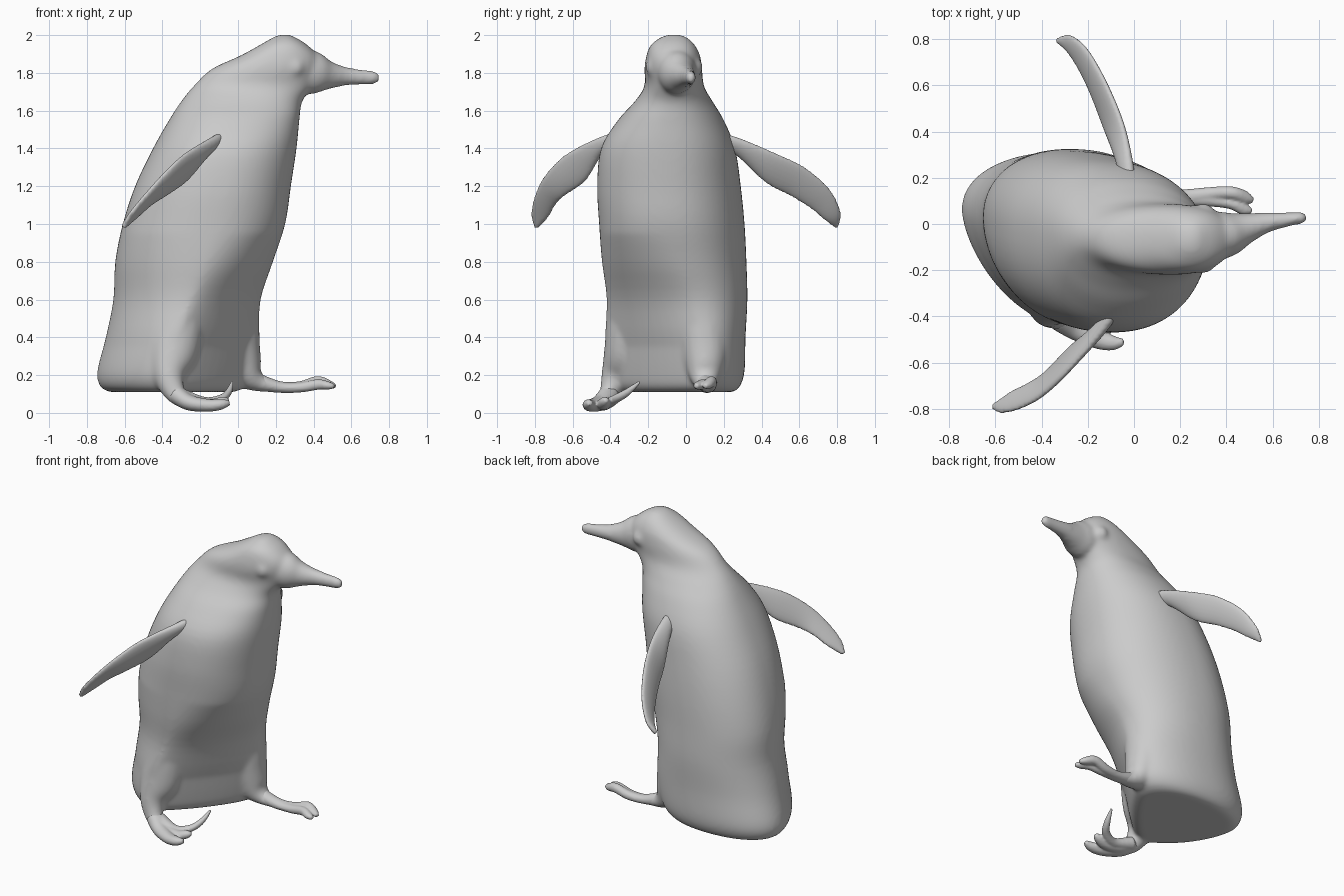
import bpy, bmesh, math
from mathutils import Vector


def spline(rows, steps):
    """Catmull-Rom interpolation through rows of equal length."""
    out = []
    n = len(rows)
    for i in range(n - 1):
        a, b, c, d = rows[max(i - 1, 0)], rows[i], rows[i + 1], rows[min(i + 2, n - 1)]
        for s in range(steps):
            t = s / steps
            out.append([0.5 * (2 * q + (r - p) * t + (2 * p - 5 * q + 4 * r - w) * t * t
                               + (3 * q - p - 3 * r + w) * t ** 3)
                        for p, q, r, w in zip(a, b, c, d)])
    out.append(list(rows[-1]))
    return out


def loft(bm, rings):
    vs = [[bm.verts.new(p) for p in ring] for ring in rings]
    n = len(vs[0])
    for a, b in zip(vs, vs[1:]):
        for i in range(n):
            j = (i + 1) % n
            bm.faces.new((a[i], a[j], b[j], b[i]))
    bm.faces.new(vs[0][::-1])
    bm.faces.new(vs[-1])


def tube(bm, rows, n=20, steps=5):
    """Rows: x, y, z, sideways radius, upright radius."""
    pts = spline(rows, steps)
    rings = []
    for k, p in enumerate(pts):
        t = (Vector(pts[min(k + 1, len(pts) - 1)][:3]) - Vector(pts[max(k - 1, 0)][:3])).normalized()
        side = Vector((0, 1, 0))
        side = (side - t * side.dot(t)).normalized()
        up = t.cross(side)
        rings.append([Vector(p[:3]) + side * p[3] * math.cos(a) + up * p[4] * math.sin(a)
                      for a in (2 * math.pi * i / n for i in range(n))])
    loft(bm, rings)


def blade(bm, lead, trail, n=20):
    """Lens-shaped flipper between a leading and a trailing edge."""
    us = [Vector(p) for p in spline(lead, 6)]
    ls = [Vector(p) for p in spline(trail, 6)]
    ms = [(u + l) / 2 for u, l in zip(us, ls)]
    last = len(ms) - 1
    rings = []
    for k, m in enumerate(ms):
        c = (us[k] - ls[k]) / 2
        t = ms[min(k + 1, last)] - ms[max(k - 1, 0)]
        nrm = c.cross(t).normalized()
        th = 0.032 - 0.018 * k / last
        rings.append([m + c * math.cos(a) + nrm * th * math.sin(a)
                      for a in (2 * math.pi * i / n for i in range(n))])
    loft(bm, rings)


def finish(name, bm, voxel, smooth):
    bmesh.ops.recalc_face_normals(bm, faces=bm.faces)
    me = bpy.data.meshes.new(name)
    bm.to_mesh(me)
    bm.free()
    ob = bpy.data.objects.new(name, me)
    bpy.context.collection.objects.link(ob)
    me.polygons.foreach_set("use_smooth", [True] * len(me.polygons))
    r = ob.modifiers.new("blend", 'REMESH')
    r.mode = 'VOXEL'
    r.voxel_size = voxel
    r.use_smooth_shade = True
    s = ob.modifiers.new("soften", 'SMOOTH')
    s.factor = 0.5
    s.iterations = smooth


def power(v, p):
    return math.copysign(abs(v) ** p, v)


def body_ring(row, n=64):
    """Section from four extremes, joined by quarter arcs."""
    z, xf, xb, yn, yl, yf, yb, xn, xl = row
    low = min(1, max(0, (0.95 - z) / 0.6))
    ring = []
    for i in range(n):
        a = 2 * math.pi * i / n
        c, s = math.cos(a), math.sin(a)
        p = 0.92
        if s < 0:  # the near side flattens towards the bottom
            p += low * (0.75 if c > 0 else 0.35)
        c, s = power(c, p), power(s, p)
        xm, ym = (xl if s >= 0 else xn), (yf if c >= 0 else yb)
        ring.append((xm + (xf - xm if c >= 0 else xm - xb) * c,
                     ym + (yl - ym if s >= 0 else ym - yn) * s, z))
    return ring


# z, front x, back x, near y, far y, y of front, y of back, x of near, x of far
TRUNK = [
    (.11, -.02, -.68, -.34, .25, .06, .06, -.36, -.32),
    (.14, .04, -.73, -.39, .285, .08, .06, -.36, -.32),
    (.22, .08, -.745, -.42, .31, .10, .06, -.36, -.32),
    (.40, .11, -.70, -.43, .315, .09, .04, -.32, -.29),
    (.60, .12, -.66, -.42, .325, .05, .03, -.25, -.28),
    (.80, .185, -.65, -.445, .32, -.03, .02, -.18, -.28),
    (1.0, .25, -.61, -.46, .31, -.08, 0, -.13, -.25),
    (1.2, .28, -.545, -.47, .29, -.09, -.02, -.09, -.20),
    (1.4, .31, -.45, -.45, .26, -.09, -.04, -.06, -.12)]
HEAD = [
    (1.55, .325, -.365, -.36, .20, -.09, -.05, -.04, -.06),
    (1.65, .34, -.30, -.27, .14, -.08, -.06, 0, 0),
    (1.73, .395, -.235, -.22, .095, -.07, -.06, .08, .08),
    (1.82, .43, -.14, -.22, .085, -.06, -.065, .17, .17),
    (1.89, .42, .01, -.21, .075, -.06, -.07, .21, .21),
    (1.95, .365, .12, -.185, .045, -.06, -.07, .24, .24),
    (1.99, .30, .19, -.13, 0, -.06, -.07, .25, .25),
    (2.003, .27, .23, -.09, -.04, -.065, -.065, .25, .25)]

# Body with head, beak, brow and legs blended together
bm = bmesh.new()
loft(bm, [body_ring(r) for r in spline(TRUNK + HEAD, 4)])
tube(bm, [(.28, -.06, 1.82, .11, .11), (.40, -.045, 1.80, .10, .115),
          (.48, -.02, 1.788, .07, .077), (.57, .005, 1.782, .046, .05),
          (.67, .02, 1.777, .031, .039), (.73, .027, 1.775, .026, .034),
          (.75, .028, 1.775, .012, .016)])
for y in (-.165, .04):
    tube(bm, [(.30 + .055 * math.sin(a), y, 1.83, .05 * math.cos(a), .055 * math.cos(a))
              for a in (-1.4, -.8, 0, .8, 1.4)])
tube(bm, [(-.27, -.24, .75, .12, .12), (-.30, -.28, .52, .135, .13), (-.34, -.325, .33, .11, .13),
          (-.365, -.37, .20, .08, .085), (-.33, -.41, .10, .05, .055),
          (-.27, -.43, .06, .045, .04)])
tube(bm, [(-.05, .08, .72, .12, .12), (-.02, .09, .50, .13, .13), (.01, .10, .33, .12, .11),
          (.05, .10, .21, .09, .085), (.12, .105, .155, .055, .045),
          (.20, .11, .14, .038, .03)])
finish("body", bm, 0.012, 14)

# Flippers
EDGES = {
    "right_flipper": (
        [(-.05, -.30, 1.49), (-.11, -.43, 1.47), (-.27, -.62, 1.38), (-.38, -.73, 1.28),
         (-.47, -.79, 1.18), (-.57, -.82, 1.06), (-.615, -.80, .985)],
        [(-.08, -.30, 1.42), (-.15, -.43, 1.38), (-.27, -.53, 1.23), (-.38, -.64, 1.15),
         (-.46, -.69, 1.10), (-.53, -.725, 1.04), (-.60, -.78, .98)]),
    "left_flipper": (
        [(0, .14, 1.48), (-.01, .26, 1.46), (-.05, .44, 1.39), (-.13, .63, 1.30),
         (-.21, .765, 1.18), (-.28, .82, 1.06), (-.335, .805, .99)],
        [(-.05, .14, 1.41), (-.07, .26, 1.37), (-.13, .42, 1.22), (-.18, .55, 1.15),
         (-.23, .655, 1.085), (-.28, .735, 1.02), (-.335, .79, .98)]),
}
for name, (lead, trail) in EDGES.items():
    bm = bmesh.new()
    blade(bm, lead, trail)
    finish(name, bm, 0.009, 3)

# Feet, each a group of toes
FEET = {
    "right_foot": [
        [(-.33, -.41, .10, .05, .05), (-.26, -.45, .055, .05, .042),
         (-.16, -.50, .04, .04, .034), (-.09, -.515, .045, .032, .028), (-.045, -.51, .055, .014, .014)],
        [(-.33, -.41, .10, .05, .05), (-.24, -.43, .055, .045, .038),
         (-.14, -.44, .045, .035, .03), (-.08, -.43, .06, .028, .026), (-.05, -.42, .07, .012, .012)],
        [(-.31, -.40, .09, .05, .045), (-.18, -.41, .055, .035, .03),
         (-.09, -.37, .075, .026, .022), (-.05, -.31, .11, .02, .018), (-.03, -.245, .165, .008, .008)]],
    "left_foot": [
        [(.08, .10, .17, .05, .05), (.22, .115, .138, .036, .03),
         (.33, .13, .14, .03, .028), (.42, .135, .165, .028, .03), (.48, .115, .15, .028, .024),
         (.515, .10, .14, .012, .012)],
        [(.08, .10, .17, .05, .05), (.22, .11, .136, .036, .03),
         (.33, .105, .135, .03, .027), (.42, .09, .15, .026, .028), (.475, .065, .145, .026, .022),
         (.51, .055, .14, .012, .012)]],
}
for name, toes in FEET.items():
    bm = bmesh.new()
    for toe in toes:
        tube(bm, toe)
    finish(name, bm, 0.007, 3)
